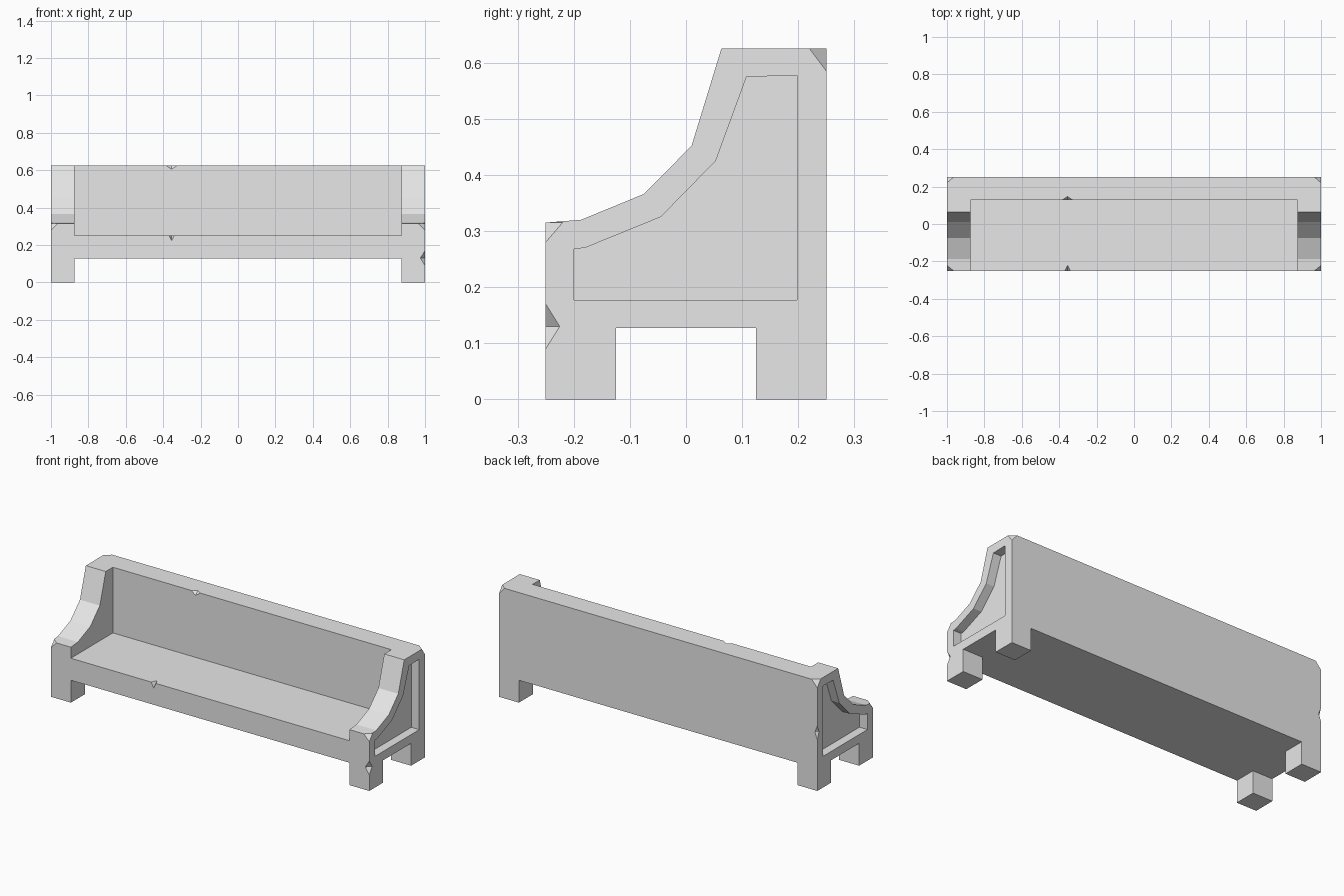
import bpy
import bmesh

if "Cube" in bpy.data.objects:
    bpy.data.objects.remove(bpy.data.objects["Cube"], do_unlink=True)

stone = bpy.data.materials.new("pale grey stone")
stone.use_nodes = True
GREY = (0.8, 0.8, 0.8, 1)
stone.diffuse_color = GREY
stone.node_tree.nodes["Principled BSDF"].inputs["Base Color"].default_value = GREY


def finish(bm, name):
    bmesh.ops.recalc_face_normals(bm, faces=bm.faces)
    mesh = bpy.data.meshes.new(name)
    bm.to_mesh(mesh)
    bm.free()
    mesh.materials.append(stone)
    obj = bpy.data.objects.new(name, mesh)
    bpy.context.collection.objects.link(obj)
    return obj


def prism(name, outline, x0, x1):
    """Extrude a (y, z) outline along x."""
    bm = bmesh.new()
    face = bm.faces.new([bm.verts.new((x0, y, z)) for y, z in outline])
    ext = bmesh.ops.extrude_face_region(bm, geom=[face])
    verts = [v for v in ext["geom"] if isinstance(v, bmesh.types.BMVert)]
    bmesh.ops.translate(bm, vec=(x1 - x0, 0, 0), verts=verts)
    return finish(bm, name)


def rect(y0, y1, z0, z1):
    return [(y0, z0), (y1, z0), (y1, z1), (y0, z1)]


def diamond(name, centre, size):
    """Eight-sided cutter that knocks a chip off a corner or edge."""
    bm = bmesh.new()
    for axis in range(3):
        for sign in (-1, 1):
            p = list(centre)
            p[axis] += sign * size[axis]
            bm.verts.new(p)
    bmesh.ops.convex_hull(bm, input=bm.verts)
    return finish(bm, name)


def carve(target, cutter):
    cutter.hide_render = True
    mod = target.modifiers.new("carve", "BOOLEAN")
    mod.operation = "DIFFERENCE"
    mod.solver = "EXACT"
    mod.object = cutter
    bpy.context.view_layer.objects.active = target
    bpy.ops.object.modifier_apply(modifier=mod.name)
    bpy.data.objects.remove(cutter, do_unlink=True)


# Solid block with the stepped armrest silhouette and leg gap
side = [(-0.25, 0), (-0.25, 0.315), (-0.187, 0.32), (-0.075, 0.366),
        (0.01, 0.452), (0.063, 0.625), (0.25, 0.625), (0.25, 0),
        (0.125, 0), (0.125, 0.127), (-0.125, 0.127), (-0.125, 0)]
bench = prism("bench", side, -1, 1)

# Hollow above the seat and open space under it
INNER = 0.875
carve(bench, prism("seat_space", rect(-0.5, 0.127, 0.252, 1), -INNER, INNER))
carve(bench, prism("leg_space", rect(-0.5, 0.5, -0.2, 0.127), -INNER, INNER))

# Sunken panels on the outer faces of the armrests
panel = [(-0.2, 0.177), (0.198, 0.177), (0.198, 0.577), (0.108, 0.575),
         (0.053, 0.425), (-0.045, 0.325), (-0.18, 0.27), (-0.2, 0.268)]
for sign in (-1, 1):
    carve(bench, prism("panel_recess", panel, sign * 0.95, sign * 1.1))

# Worn corners of the backrest and armrests
for sign in (-1, 1):
    carve(bench, diamond("back_chip", (sign, 0.25, 0.625), (0.035, 0.03, 0.04)))
    carve(bench, diamond("arm_chip", (sign, -0.25, 0.315), (0.035, 0.03, 0.035)))

# Small nicks on the seat edge, backrest edge and legs
nicks = [((-0.355, -0.25, 0.252), (0.015, 0.03, 0.03)),
         ((-0.355, 0.127, 0.625), (0.03, 0.02, 0.02)),
         ((1, -0.25, 0.13), (0.025, 0.025, 0.04)),
         ((-1, 0.25, 0.33), (0.015, 0.015, 0.04))]
for centre, size in nicks:
    carve(bench, diamond("nick", centre, size))
